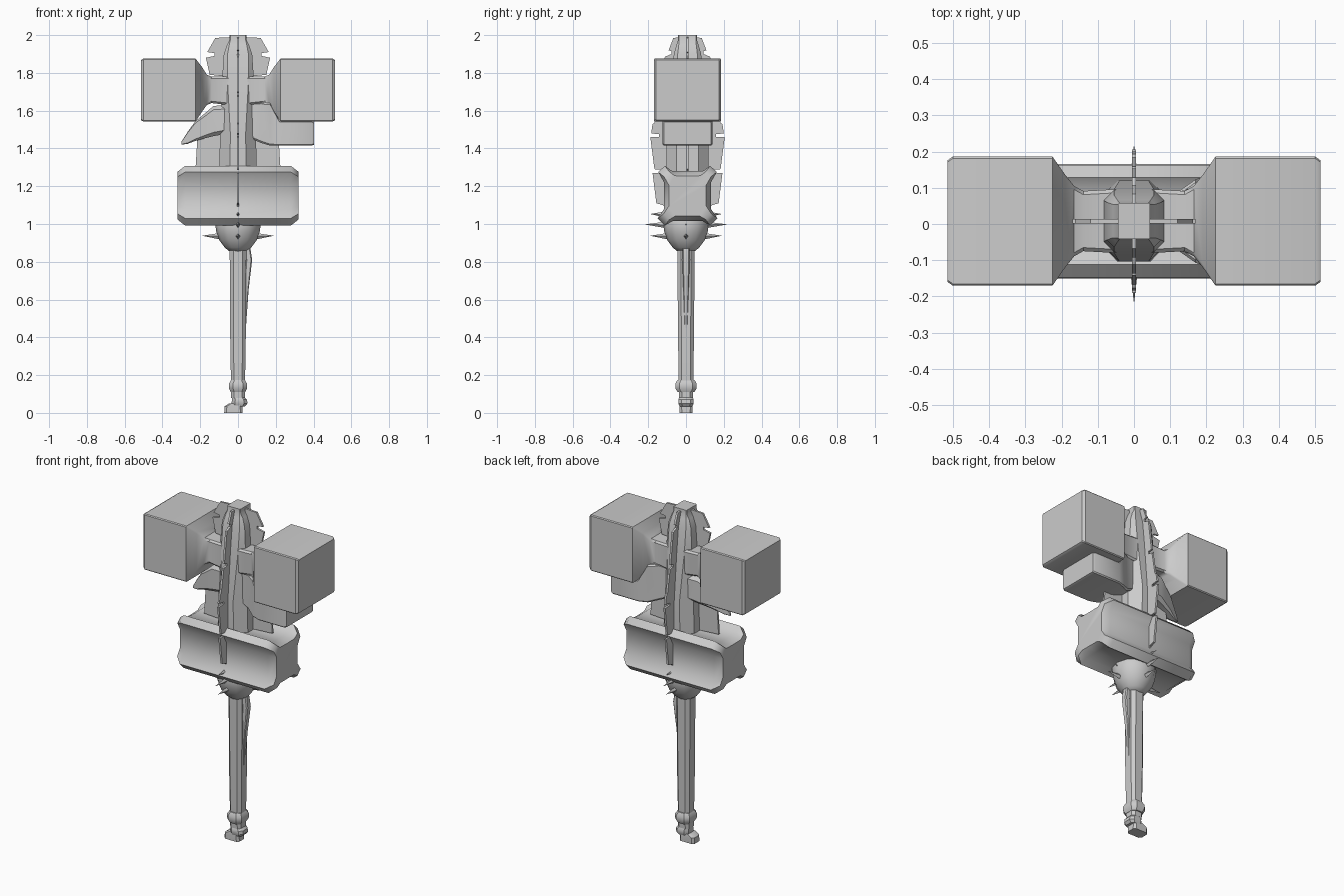
import bpy, bmesh, math
from mathutils import Vector

CY = 0.008  # depth centre of the head assembly


def finish(name, bm, angle=35):
    bmesh.ops.recalc_face_normals(bm, faces=bm.faces)
    me = bpy.data.meshes.new(name)
    bm.to_mesh(me)
    bm.free()
    ob = bpy.data.objects.new(name, me)
    bpy.context.collection.objects.link(ob)
    bpy.ops.object.select_all(action='DESELECT')
    ob.select_set(True)
    bpy.context.view_layer.objects.active = ob
    if angle:
        bpy.ops.object.shade_smooth_by_angle(angle=math.radians(angle))
    return ob


def loft(name, loops, angle=35):
    bm = bmesh.new()
    rings = [[bm.verts.new(p) for p in lp] for lp in loops]
    n = len(rings[0])
    for a, b in zip(rings, rings[1:]):
        for i in range(n):
            j = (i + 1) % n
            bm.faces.new((a[i], a[j], b[j], b[i]))
    bm.faces.new(rings[0][::-1])
    bm.faces.new(rings[-1])
    return finish(name, bm, angle)


def octagon(hu, hv, c):
    # chamfered rectangle in local u, v
    return [(hu, -hv + c), (hu, hv - c), (hu - c, hv), (c - hu, hv),
            (-hu, hv - c), (-hu, c - hv), (c - hu, -hv), (hu - c, -hv)]


def z_loft(name, rows, angle=35):
    # rows: z, centre x, centre y, half x, half y, chamfer
    return loft(name, [[(cx + u, cy + v, z) for u, v in octagon(hx, hy, c)]
                       for z, cx, cy, hx, hy, c in rows], angle)


def x_loft(name, rows, angle=35):
    # rows: x, half depth, low z, high z, chamfer
    return loft(name, [[(x, CY + u, (lo + hi) / 2 + v) for u, v in octagon(hy, (hi - lo) / 2, c)]
                       for x, hy, lo, hi, c in rows], angle)


def plate(name, outline, turns, t=0.006):
    # thin serrated blade, outline in (radius, z)
    bm = bmesh.new()
    ca, sa = math.cos(turns), math.sin(turns)
    sides = [[bm.verts.new((r * ca - s * sa, r * sa + s * ca + CY, z)) for r, z in outline]
             for s in (-t, t)]
    n = len(outline)
    for i in range(n):
        j = (i + 1) % n
        bm.faces.new((sides[0][i], sides[0][j], sides[1][j], sides[1][i]))
    bm.faces.new(sides[0])
    bm.faces.new(sides[1][::-1])
    return finish(name, bm, 0)


# handle, pommel rings and offset foot
z_loft("handle", [(0.08, 0, 0, .036, .037, .015), (0.45, 0, 0, .042, .043, .018),
                  (0.88, 0, 0, .044, .045, .019)])
z_loft("handle_ring_upper", [(.11, 0, 0, .038, .045, .018), (.13, 0, 0, .048, .056, .022),
                             (.155, 0, 0, .048, .056, .022), (.175, 0, 0, .036, .045, .018)])
z_loft("handle_ring_lower", [(.035, .005, 0, .033, .033, .014), (.05, .008, 0, .042, .041, .018),
                             (.07, .008, 0, .04, .041, .018), (.085, 0, 0, .033, .034, .014)])
z_loft("pommel_foot", [(0, -.024, 0, .049, .034, .012), (.035, -.024, 0, .047, .035, .012),
                       (.05, -.012, 0, .035, .033, .012)])

# long thorn running down the grip
z_loft("grip_thorn", [(.45, .038, 0, .004, .006, .001), (.65, .044, 0, .012, .014, .004),
                      (.81, .058, 0, .017, .02, .006), (.87, .05, 0, .016, .018, .006)])

# rounded collar under the lower block
bm = bmesh.new()
prof = [(.045, .855), (.07, .875), (.1, .915), (.115, .96), (.122, 1.01), (.11, 1.04)]
N = 12
loft("collar", [[(r * math.cos(math.tau * i / N), r * math.sin(math.tau * i / N), z)
                 for i in range(N)] for r, z in prof], 40)
bm.free()

# collar spikes
for k, (z, tip, root, dirs) in enumerate([(.935, .19, .09, 4), (.995, .22, .1, 2), (.995, .135, .08, 1),
                                          (1.05, .19, .1, 2)]):
    for i in range(4):
        if (dirs == 2 and i % 2 == 0) or (dirs == 1 and i % 2):
            continue
        a = i * math.pi / 2
        d = Vector((math.cos(a), math.sin(a), 0))
        s = Vector((-d.y, d.x, 0))
        up = Vector((0, 0, 1))
        bm = bmesh.new()
        c = d * root + up * z
        b = [bm.verts.new(c + o) for o in (s * .014, up * .018, s * -.014, up * -.018)]
        p = bm.verts.new(d * tip + up * (z + .003))
        for m in range(4):
            bm.faces.new((b[m], b[(m + 1) % 4], p))
        bm.faces.new(b[::-1])
        finish("collar_spike_%d_%d" % (k, i), bm, 0)

# lower cross block: waisted section swept sideways with chamfered ends
half = [(0, 1.28), (.085, 1.282), (.12, 1.308), (.155, 1.275), (.124, 1.22),
        (.124, 1.08), (.158, 1.03), (.12, .992), (.08, 1.015), (0, 1.015)]
section = half + [(-y, z) for y, z in half[-2:0:-1]]
loft("lower_block", [[(x, CY + y * k, 1.15 + (z - 1.15) * k) for y, z in section]
                     for x, k in ((-.32, .8), (-.28, 1), (.28, 1), (.32, .8))], 50)

# tapering central column
z_loft("column", [(1.25, 0, CY, .1, .112, .055), (1.47, 0, CY, .095, .112, .055),
                  (1.75, 0, CY, .085, .088, .03), (1.9, 0, CY, .075, .072, .02),
                  (1.95, 0, CY, .058, .058, .012), (1.975, 0, CY, .044, .05, .004),
                  (2.0, 0, CY, .044, .05, .004)])

# twin hammer heads with flared necks
for name, s in (("right_hammer_head", 1), ("left_hammer_head", -1)):
    x_loft(name, [(s * .05, .088, 1.63, 1.78, .01), (s * .14, .083, 1.64, 1.78, .01),
                  (s * .165, .097, 1.63, 1.79, .01), (s * .19, .128, 1.595, 1.83, .008),
                  (s * .225, .178, 1.542, 1.876, .005), (s * .5, .178, 1.542, 1.876, .005),
                  (s * .514, .168, 1.55, 1.868, .005)])

# small hammer below on the right
x_loft("small_hammer", [(.05, .07, 1.46, 1.645, .01), (.12, .08, 1.43, 1.645, .01),
                        (.17, .115, 1.415, 1.64, .008), (.22, .132, 1.415, 1.545, .006),
                        (.39, .132, 1.415, 1.545, .006), (.403, .125, 1.42, 1.54, .006)])
x_loft("small_hammer_lug", [(.12, .08, 1.58, 1.645, .005), (.188, .1, 1.58, 1.672, .005)])

# claw beak on the left
x_loft("claw", [(-.05, .08, 1.48, 1.63, .02), (-.13, .07, 1.465, 1.625, .02),
                (-.17, .055, 1.455, 1.59, .016), (-.225, .035, 1.44, 1.545, .01),
                (-.265, .018, 1.425, 1.49, .005), (-.3, .005, 1.42, 1.435, .002)])

# serrated blades: upper run shared by all four sides
front = [(.02, 1.99), (.075, 1.985), (.1, 1.92), (.085, 1.915), (.085, 1.9), (.12, 1.885),
         (.145, 1.7), (.12, 1.695), (.12, 1.68), (.15, 1.675), (.175, 1.535), (.185, 1.53),
         (.192, 1.48), (.15, 1.475), (.15, 1.462), (.197, 1.46), (.175, 1.29), (.03, 1.28)]
low = [(.05, 1.27), (.185, 1.27), (.165, 1.11), (.13, 1.1), (.1, 1.06), (.05, 1.06)]
side = [(.02, 1.99), (.12, 1.985), (.163, 1.91), (.125, 1.905), (.125, 1.89), (.17, 1.88),
        (.15, 1.79), (.06, 1.78)]
side_low = [(.05, 1.55), (.2, 1.55), (.215, 1.475), (.165, 1.47), (.165, 1.458), (.215, 1.455),
            (.225, 1.29), (.05, 1.28)]
for label, a in (("back", math.pi / 2), ("front", -math.pi / 2)):
    plate(label + "_blade_upper", front, a)
    plate(label + "_blade_lower", low, a)
for label, a in (("right", 0), ("left", math.pi)):
    plate(label + "_blade_upper", side, a)
    plate(label + "_blade_lower", side_low, a)
